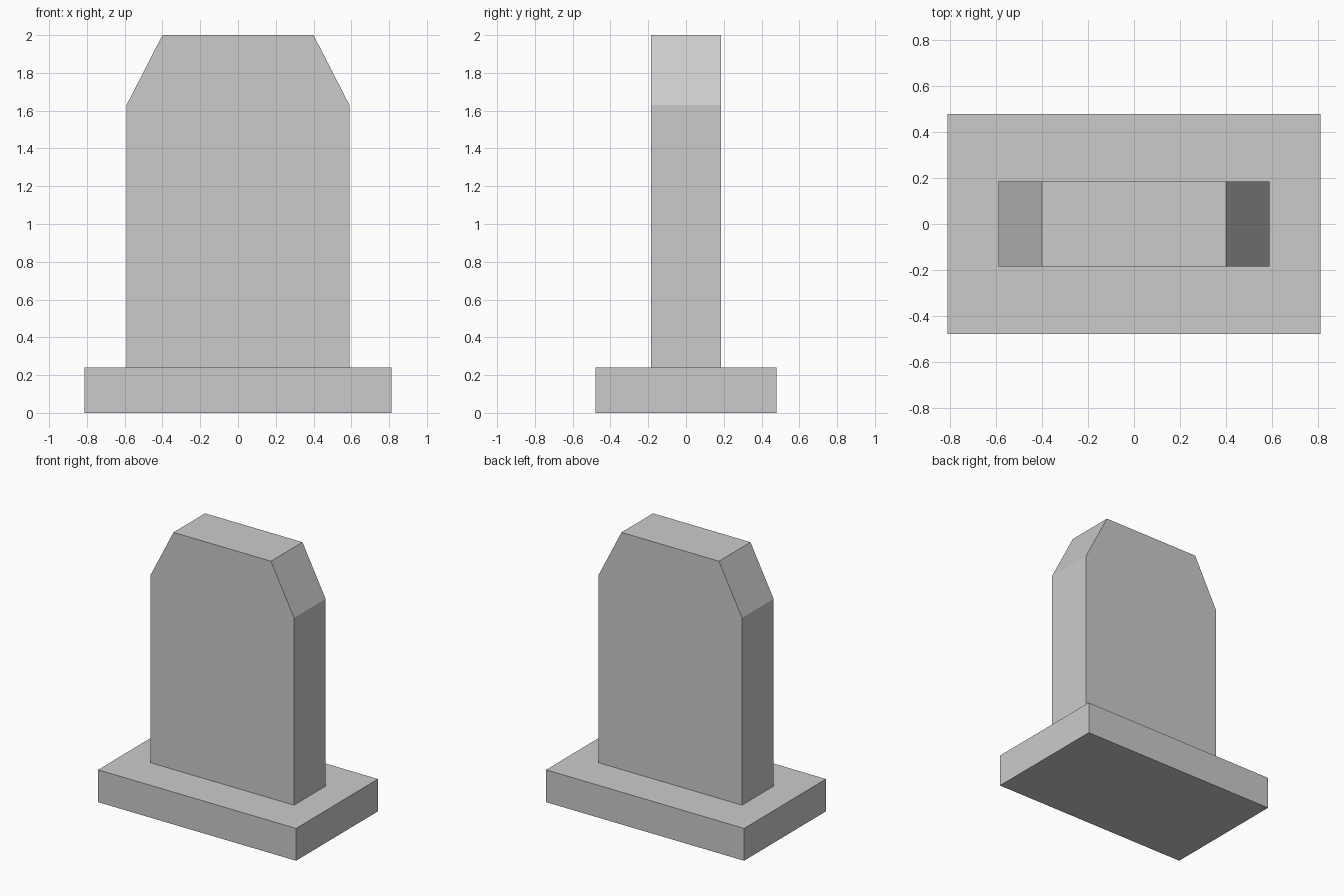
import bpy
import bmesh

cube = bpy.data.objects.get("Cube")
if cube:
    bpy.data.objects.remove(cube, do_unlink=True)

stone = bpy.data.materials.new("grey stone")
stone.use_nodes = True
colour = (0.6, 0.6, 0.6, 1.0)
stone.diffuse_color = colour
stone.node_tree.nodes["Principled BSDF"].inputs["Base Color"].default_value = colour


def extruded_part(name, half_profile, depth):
    """Mirror a right-hand x/z outline and extrude it along y."""
    outline = half_profile + [(-x, z) for x, z in reversed(half_profile)]
    bm = bmesh.new()
    face = bm.faces.new([bm.verts.new((x, -depth / 2, z)) for x, z in outline])
    extruded = bmesh.ops.extrude_face_region(bm, geom=[face], use_keep_orig=True)
    verts = [v for v in extruded["geom"] if isinstance(v, bmesh.types.BMVert)]
    bmesh.ops.translate(bm, verts=verts, vec=(0, depth, 0))
    bmesh.ops.recalc_face_normals(bm, faces=bm.faces)
    mesh = bpy.data.meshes.new(name)
    bm.to_mesh(mesh)
    bm.free()
    mesh.materials.append(stone)
    part = bpy.data.objects.new(name, mesh)
    bpy.context.collection.objects.link(part)
    return part


BASE_TOP = 0.24

# Wide rectangular plinth
extruded_part("base_plinth", [(0.813, 0), (0.813, BASE_TOP)], 0.96)

# Upright slab with sloped shoulders
extruded_part("upright_slab", [(0.59, BASE_TOP), (0.59, 1.63), (0.4, 2.0)], 0.37)
